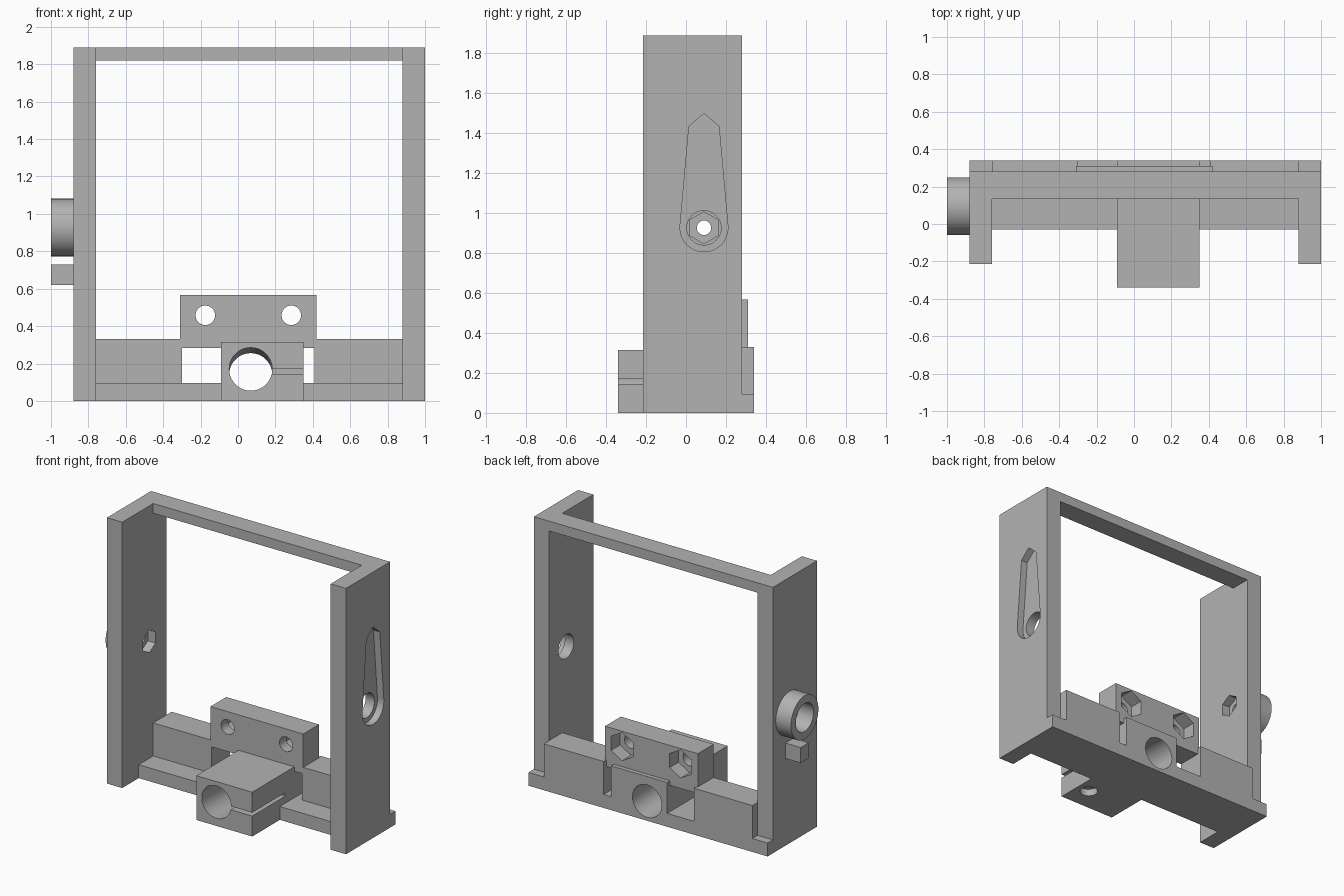
import bpy, bmesh, math
from mathutils import Matrix, Vector

if "Cube" in bpy.data.objects:
    bpy.data.objects.remove(bpy.data.objects["Cube"])

grey = bpy.data.materials.new("plain grey")
grey.diffuse_color = (0.45, 0.45, 0.45, 1)
grey.use_nodes = True
grey.node_tree.nodes["Principled BSDF"].inputs["Base Color"].default_value = grey.diffuse_color


def finish(name, bm):
    bmesh.ops.recalc_face_normals(bm, faces=bm.faces)
    me = bpy.data.meshes.new(name)
    bm.to_mesh(me)
    bm.free()
    me.materials.append(grey)
    ob = bpy.data.objects.new(name, me)
    bpy.context.collection.objects.link(ob)
    return ob


def box(name, x, y, z):
    """Box from (min, max) pairs."""
    bm = bmesh.new()
    bmesh.ops.create_cube(bm, size=1)
    for v in bm.verts:
        v.co = [r[0] if c < 0 else r[1] for c, r in zip(v.co, (x, y, z))]
    return finish(name, bm)


def rod(name, a, b, r, sides=48, turn=0.0):
    """Round or hexagonal rod between two points."""
    a, b = Vector(a), Vector(b)
    d = b - a
    bm = bmesh.new()
    m = (Matrix.Translation((a + b) / 2) @ d.to_track_quat('Z', 'Y').to_matrix().to_4x4()
         @ Matrix.Rotation(turn, 4, 'Z'))
    bmesh.ops.create_cone(bm, cap_ends=True, segments=sides, radius1=r, radius2=r,
                          depth=d.length, matrix=m)
    return finish(name, bm)


def hexagon(name, a, b, r):
    """Hexagonal rod along a level axis with a corner pointing up."""
    ob = rod(name, a, b, r, 6)
    mid = (Vector(a) + Vector(b)) / 2
    top = max(v.co.z for v in ob.data.vertices) - mid.z
    if top < r * 0.95:
        bpy.data.objects.remove(ob)
        ob = rod(name, a, b, r, 6, math.pi / 6)
    return ob


def cut(ob, *cutters):
    for c in cutters:
        m = ob.modifiers.new("cut", 'BOOLEAN')
        m.operation, m.solver, m.object = 'DIFFERENCE', 'EXACT', c
        bpy.context.view_layer.objects.active = ob
        bpy.ops.object.modifier_apply(modifier=m.name)
        bpy.data.objects.remove(c)


def smooth(ob):
    bpy.ops.object.select_all(action='DESELECT')
    ob.select_set(True)
    bpy.context.view_layer.objects.active = ob
    bpy.ops.object.shade_smooth_by_angle(angle=math.radians(25))


AY, AZ = 0.09, 0.927  # shared axle centre

# Side walls
left = box("left_wall", (-0.88, -0.76), (-0.215, 0.28), (0, 1.89))
right = box("right_wall", (0.88, 1.0), (-0.215, 0.28), (0, 1.89))
cut(left, rod("axle_cut", (-1.1, AY, AZ), (-0.7, AY, AZ), 0.036),
    hexagon("hex_cut", (-0.82, AY, AZ), (-0.7, AY, AZ), 0.08))

# Pointer-shaped pocket and round hole in the right wall
outline = [(AY, 1.5), (AY - 0.075, 1.435)]
outline += [(AY + 0.12 * math.cos(t), AZ + 0.12 * math.sin(t))
            for t in (math.radians(175 + i * 190 / 24) for i in range(25))]
outline.append((AY + 0.075, 1.435))
bm = bmesh.new()
face = bm.faces.new([bm.verts.new((0.95, y, z)) for y, z in outline])
ext = bmesh.ops.extrude_face_region(bm, geom=[face])
for v in ext["geom"]:
    if isinstance(v, bmesh.types.BMVert):
        v.co.x = 1.1
cut(right, finish("pointer_cut", bm),
    rod("hole_cut", (0.8, AY, AZ), (1.1, AY, AZ), 0.086))

# Boss ring and stop nub on the left wall
boss = rod("boss_ring", (-1.0, 0.095, AZ), (-0.88, 0.095, AZ), 0.154, 64)
cut(boss, rod("bore_cut", (-1.1, 0.095, AZ), (-0.8, 0.095, AZ), 0.1))
box("stop_nub", (-1.0, -0.88), (0.05, 0.14), (0.62, 0.73))

# Top bar
box("top_bar", (-0.76, 0.88), (0.133, 0.28), (1.82, 1.89))

# Floor, feet and rear rails on both sides of the clamp
for side, inner, window, wall, outer in (("left", -0.09, -0.30, -0.76, -0.88),
                                         ("right", 0.35, 0.41, 0.88, 1.0)):
    box(side + "_floor", sorted((inner, wall)), (-0.03, 0.34), (0, 0.095))
    box(side + "_foot", sorted((wall, outer)), (0.28, 0.34), (0, 0.095))
    box(side + "_rail", sorted((window, wall)), (0.133, 0.34), (0.095, 0.33))

# Clamp block with sloping bore, slit and screw hole from below
clamp = box("clamp_block", (-0.09, 0.35), (-0.34, 0.34), (0, 0.315))
cut(clamp,
    rod("bore_cut", (0.068, -0.44, 0.174), (0.068, 0.44, 0.136), 0.115, 64),
    box("slit_cut", (0.1, 0.5), (-0.5, 0.03), (0.145, 0.17)),
    rod("screw_cut", (0.255, -0.17, -0.1), (0.255, -0.17, 0.25), 0.035, 32),
    rod("head_cut", (0.255, -0.17, -0.1), (0.255, -0.17, 0.05), 0.06, 32))

# Mounting bracket with screw holes and rear nut pockets
bracket = box("mounting_bracket", (-0.31, 0.42), (0.133, 0.31), (0.283, 0.567))
for x in (-0.175, 0.285):
    cut(bracket, rod("screw_cut", (x, 0, 0.458), (x, 0.5, 0.458), 0.052, 32),
        hexagon("nut_cut", (x, 0.21, 0.458), (x, 0.5, 0.458), 0.1))

for ob in (left, right, boss, clamp, bracket):
    smooth(ob)
